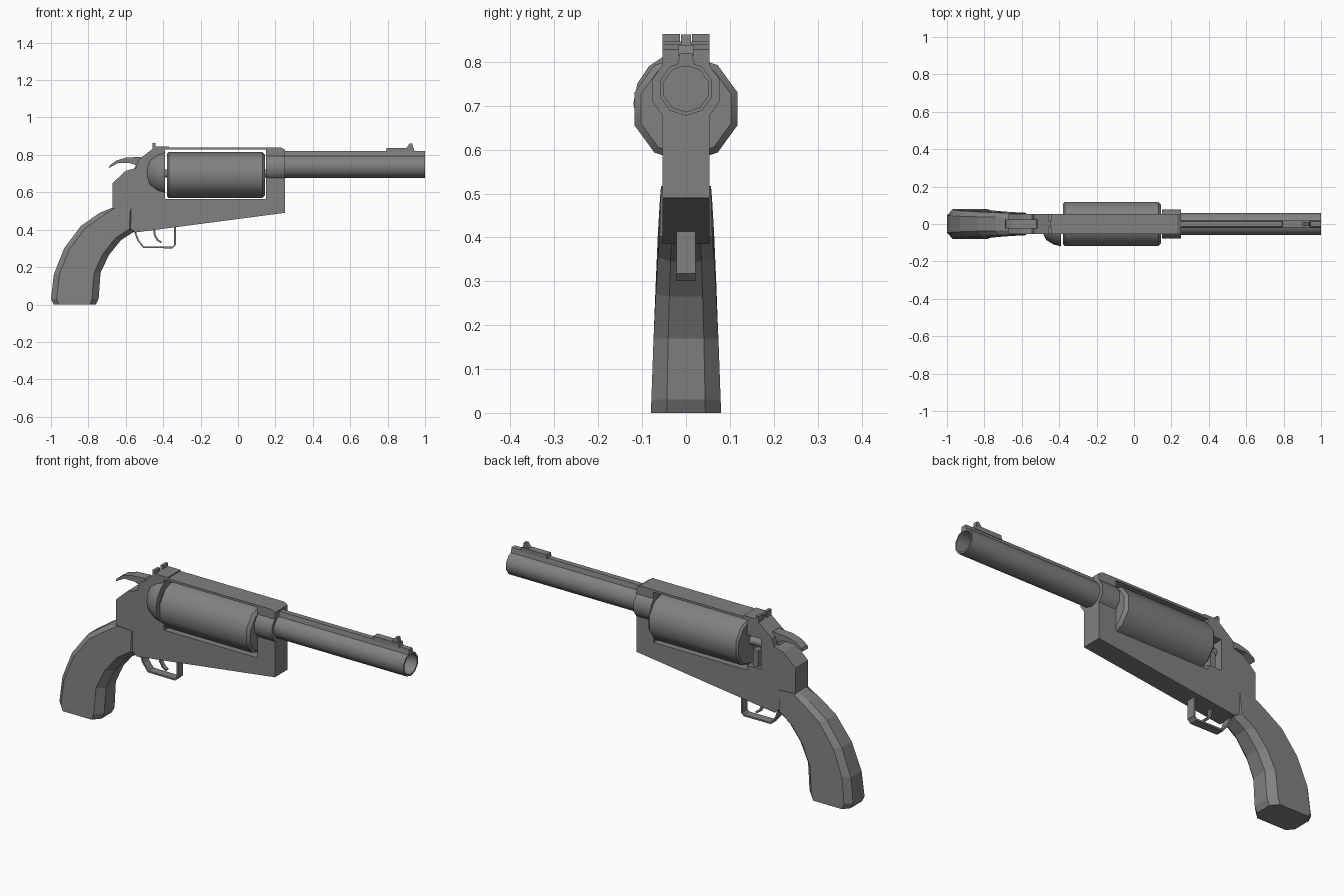
import bpy, bmesh, math
from mathutils import Matrix, Vector

if "Cube" in bpy.data.objects:
    bpy.data.objects.remove(bpy.data.objects["Cube"])

GREY = (0.22, 0.22, 0.22, 1)
steel = bpy.data.materials.new("gunmetal_grey")
steel.use_nodes = True
steel.diffuse_color = GREY
steel.node_tree.nodes["Principled BSDF"].inputs["Base Color"].default_value = GREY


def finish(name, bm, smooth=None):
    bmesh.ops.recalc_face_normals(bm, faces=bm.faces[:])
    mesh = bpy.data.meshes.new(name)
    bm.to_mesh(mesh)
    bm.free()
    mesh.materials.append(steel)
    ob = bpy.data.objects.new(name, mesh)
    bpy.context.collection.objects.link(ob)
    if smooth:
        bpy.ops.object.select_all(action="DESELECT")
        ob.select_set(True)
        bpy.context.view_layer.objects.active = ob
        bpy.ops.object.shade_smooth_by_angle(angle=math.radians(smooth))
    return ob


def loft(bm, rings, closed=False):
    """Skin equal-length rings of points, capping the ends unless closed."""
    loops = [[bm.verts.new(p) for p in ring] for ring in rings]
    pairs = list(zip(loops, loops[1:])) + ([(loops[-1], loops[0])] if closed else [])
    for a, b in pairs:
        for i in range(len(a)):
            j = (i + 1) % len(a)
            bm.faces.new((a[i], a[j], b[j], b[i]))
    if not closed:
        bm.faces.new(loops[0])
        bm.faces.new(loops[-1])


def plate(name, outline, half):
    """Side outline in x, z extruded across y."""
    bm = bmesh.new()
    loft(bm, [[(x, y, z) for x, z in outline] for y in (-half, half)])
    return finish(name, bm)


def box(name, x, y, z):
    bm = bmesh.new()
    loft(bm, [[(x[0], y[i], z[j]) if k == 0 else (x[1], y[i], z[j])
               for i, j in ((0, 0), (1, 0), (1, 1), (0, 1))] for k in (0, 1)])
    return finish(name, bm)


def turned(name, profile, z, sides=10, closed=False, smooth=40, half=False):
    """Profile of x, radius turned about a lengthwise axis at height z."""
    bm = bmesh.new()
    loft(bm, [[(x, r * math.sin(k * math.tau / sides), z + r * math.cos(k * math.tau / sides))
               for k in range(sides)] for x, r in profile], closed)
    if half:
        geom = bm.verts[:] + bm.edges[:] + bm.faces[:]
        bmesh.ops.bisect_plane(bm, geom=geom, plane_co=(0, 0, 0), plane_no=(0, 1, 0),
                               clear_outer=True)
        bmesh.ops.holes_fill(bm, edges=[e for e in bm.edges if e.is_boundary])
    return finish(name, bm, smooth)


def strap(name, path, thick, half):
    """Bent strip following a path in x, z."""
    pts = [Vector((x, 0, z)) for x, z in path]
    rings = []
    for i, p in enumerate(pts):
        d = (pts[min(i + 1, len(pts) - 1)] - pts[max(i - 1, 0)]).normalized()
        n = Vector((-d.z, 0, d.x)) * thick / 2
        w = Vector((0, half, 0))
        rings.append([p + n + w, p + n - w, p - n - w, p - n + w])
    bm = bmesh.new()
    loft(bm, rings)
    return finish(name, bm)


def cut(target, cutter):
    mod = target.modifiers.new("cut", "BOOLEAN")
    mod.operation, mod.solver, mod.object = "DIFFERENCE", "EXACT", cutter
    bpy.ops.object.select_all(action="DESELECT")
    bpy.context.view_layer.objects.active = target
    target.select_set(True)
    bpy.ops.object.modifier_apply(modifier=mod.name)
    bpy.data.objects.remove(cutter)


# Frame with the cylinder window and the loading recess on its left side
frame = plate("frame", [(-.67, .5), (-.67, .65), (-.6, .715), (-.545, .73), (-.535, .77),
                        (-.46, .83), (-.44, .84), (.23, .84), (.25, .828), (.25, .49),
                        (-.55, .385)], .053)
cut(frame, box("window_cutter", (-.39, .15), (-.2, .2), (.565, .828)))
cut(frame, box("recess_cutter", (-.47, -.37), (-.01, .2), (.59, .75)))

# Barrel collar, recoil shield, cylinder and its pin
turned("barrel_collar", [(.15, .081), (.25, .081)], .735)
turned("recoil_shield", [(-.49, .045), (-.47, .085), (-.43, .11), (-.39, .12)], .705,
       sides=16, half=True)
turned("cylinder", [(-.38, .113), (-.37, .123), (.13, .123), (.145, .108)], .693)
turned("cylinder_pin", [(-.47, .022), (.16, .022)], .7)
box("loading_latch", (-.445, -.415), (.0, .04), (.59, .675))

# Hollow barrel with top rib and front sight
turned("barrel", [(.2, .062), (1, .062), (1, .053), (.2, .053)], .739, closed=True)
bm = bmesh.new()
loft(bm, [[(x, -.02, .79), (x, -.014, .82), (x, .014, .82), (x, .02, .79)] for x in (.24, 1)])
finish("barrel_rib", bm)
plate("front_sight_base", [(.79, .815), (.795, .838), (.94, .838), (.945, .815)], .018)
plate("front_sight_blade", [(.9, .835), (.918, .862), (.932, .862), (.936, .835)], .011)

# Rear sight plate with two notch ears
box("rear_sight_plate", (-.45, -.37), (-.053, .053), (.83, .846))
for side, sign in (("left", 1), ("right", -1)):
    box("rear_sight_ear_" + side, (-.457, -.442),
        sorted((sign * .014, sign * .053)), (.83, .863))

# Hammer
plate("hammer", [(-.69, .73), (-.685, .745), (-.65, .77), (-.6, .785), (-.52, .79), (-.48, .76),
                 (-.52, .7), (-.57, .7), (-.545, .745), (-.58, .757), (-.64, .757)], .025)

# Trigger and guard
strap("trigger_guard", [(-.555, .4), (-.535, .345), (-.505, .306), (-.35, .305), (-.337, .318),
                        (-.337, .42)], .009, .022)
strap("trigger", [(-.45, .41), (-.445, .37), (-.43, .345), (-.41, .332)], .01, .01)

# Grip lofted from chamfered sections: back point, front point, half width
sections = [((-.985, 0), (-.76, 0), .08), ((-1, .03), (-.745, .03), .079),
            ((-.985, .16), (-.735, .17), .074), ((-.93, .3), (-.69, .265), .069),
            ((-.84, .42), (-.625, .345), .064), ((-.74, .49), (-.555, .39), .06),
            ((-.67, .518), (-.56, .51), .057)]
rings = []
for back, front, w in sections:
    b, f = Vector((back[0], 0, back[1])), Vector((front[0], 0, front[1]))
    rings.append([b.lerp(f, t) + Vector((0, s * w, 0)) for t, s in
                  ((0, .6), (.12, 1), (.86, 1), (1, .55), (1, -.55), (.86, -1), (.12, -1), (0, -.6))])
bm = bmesh.new()
loft(bm, rings)
finish("grip", bm)
